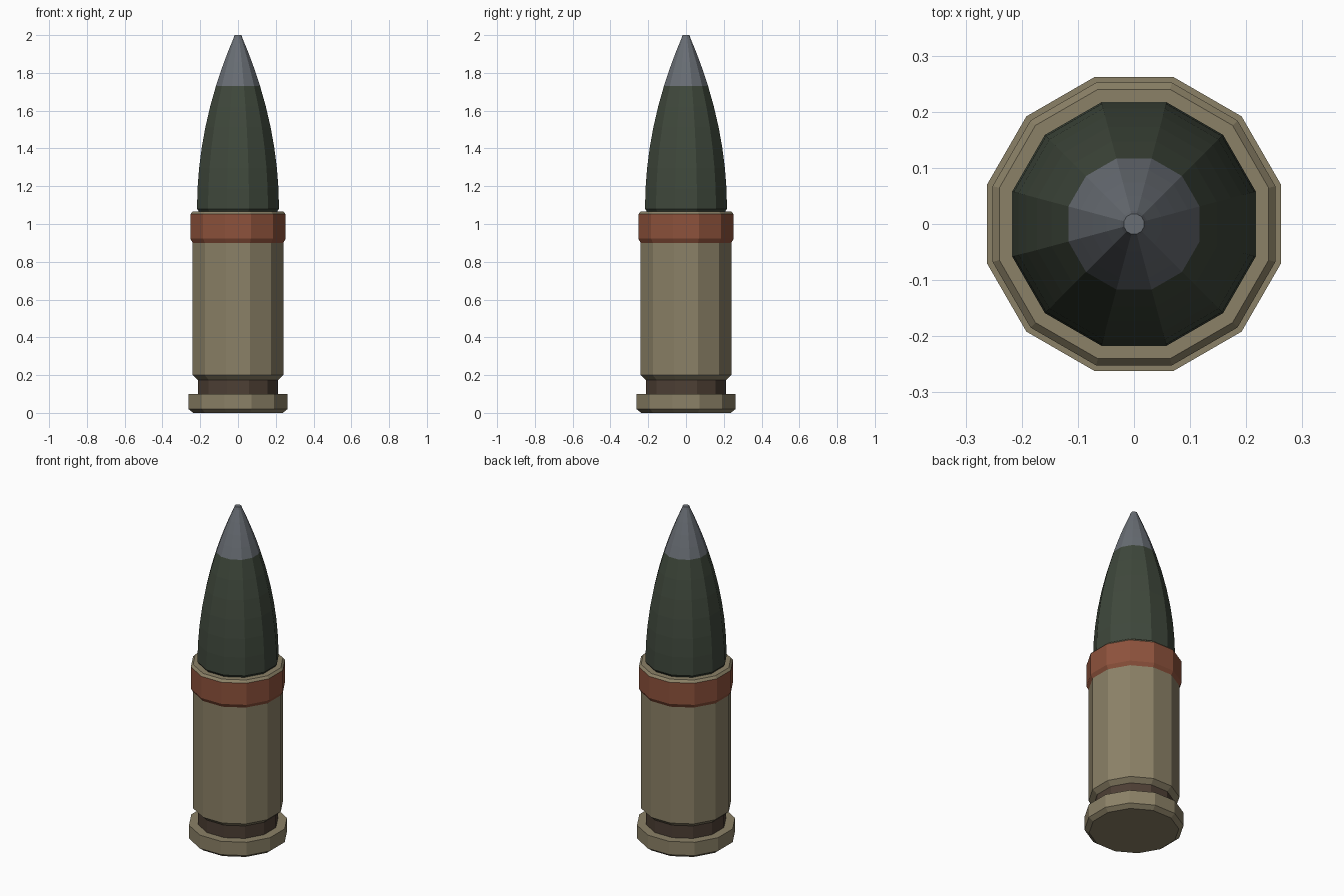
import bpy, bmesh
from math import pi, sin, cos

if "Cube" in bpy.data.objects:
    bpy.data.objects.remove(bpy.data.objects["Cube"])

SIDES = 12


def material(name, rgb):
    m = bpy.data.materials.new(name)
    m.diffuse_color = (*rgb, 1)
    m.use_nodes = True
    m.node_tree.nodes["Principled BSDF"].inputs["Base Color"].default_value = m.diffuse_color
    return m


def lathe(name, profile, mat):
    """Spin (apothem, z) points into a closed 12-sided solid, flats facing the axes."""
    bm = bmesh.new()
    rings = []
    for a, z in profile:
        r = a / cos(pi / SIDES)
        angles = [2 * pi * (i + 0.5) / SIDES for i in range(SIDES)]
        rings.append([bm.verts.new((r * cos(t), r * sin(t), z)) for t in angles])
    for low, high in zip(rings, rings[1:]):
        for i in range(SIDES):
            j = (i + 1) % SIDES
            bm.faces.new((low[i], low[j], high[j], high[i]))
    bm.faces.new(rings[0][::-1])
    bm.faces.new(rings[-1])
    mesh = bpy.data.meshes.new(name)
    bm.to_mesh(mesh)
    bm.free()
    mesh.materials.append(mat)
    obj = bpy.data.objects.new(name, mesh)
    bpy.context.collection.objects.link(obj)
    return obj


brass = material("brass", (0.26, 0.22, 0.135))
brown = material("dark_brown", (0.075, 0.05, 0.035))
red = material("red_band", (0.27, 0.085, 0.045))
green = material("dark_green", (0.05, 0.065, 0.045))
steel = material("steel", (0.14, 0.155, 0.175))

# Base rim and extractor groove
lathe("base_rim", [(0.237, 0), (0.262, 0.02), (0.262, 0.10)], brass)
lathe("extractor_groove", [(0.213, 0.10), (0.213, 0.175)], brown)

# Case body, coloured band and case mouth
lathe("case_body", [(0.213, 0.175), (0.24, 0.20), (0.24, 0.90)], brass)
lathe("neck_band", [(0.24, 0.90), (0.252, 0.922), (0.252, 1.052)], red)
lathe("case_mouth", [(0.252, 1.052), (0.24, 1.066)], brass)


# Shell body and nose cap follow one parabolic curve
def ogive(z0, z1, steps):
    zs = [z0 + (z1 - z0) * i / steps for i in range(steps + 1)]
    return [(0.217 - 0.237 * (z - 1.08) ** 2, z) for z in zs]


lathe("shell_body", [(0.207, 1.066)] + ogive(1.08, 1.73, 6), green)
lathe("nose_cap", ogive(1.73, 1.985, 4) + [(0.018, 2.0)], steel)
